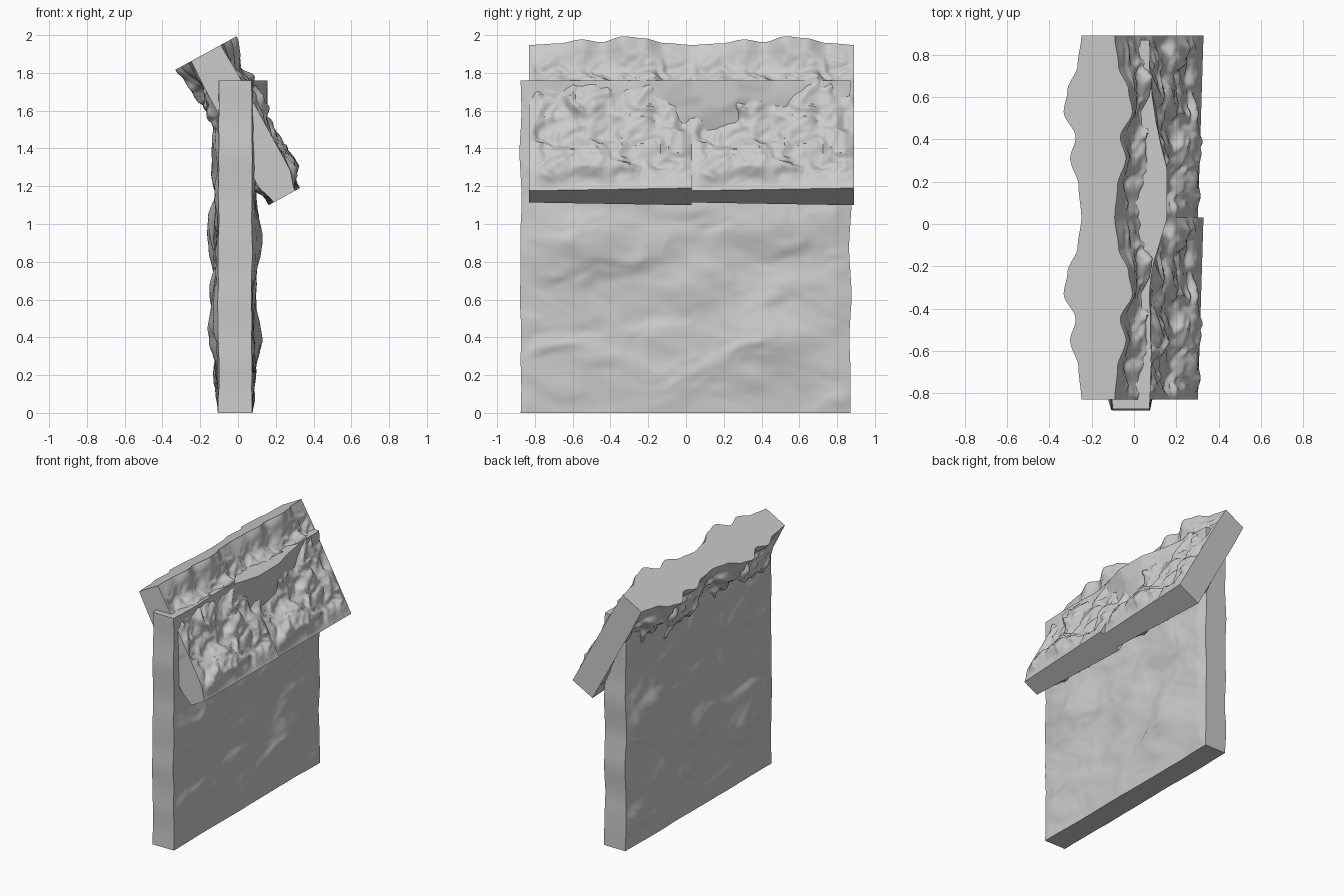
import bpy, bmesh
from math import exp
from mathutils import Vector, noise

if "Cube" in bpy.data.objects:
    bpy.data.objects.remove(bpy.data.objects["Cube"])


def bump(a, b, a0, b0, ra, rb, h):
    return h * exp(-((a - a0) / ra) ** 2 - ((b - b0) / rb) ** 2)


def curve(points, t):
    # smooth interpolation through (position, value) pairs
    for (t0, v0), (t1, v1) in zip(points, points[1:]):
        if t <= t1:
            k = (t - t0) / (t1 - t0)
            return v0 + (v1 - v0) * k * k * (3 - 2 * k)
    return points[-1][1]


def rough(a, b, seed):
    # domain-warped fractal noise gives eroded ledges
    w = noise.noise(Vector((a * 2, b * 2, seed + 9))) * 0.35
    return noise.fractal(Vector((a + w, b - w, seed)), 1.0, 2.0, 4)


def rock_slab(name, nu, nv, place):
    """Closed slab: two displaced grids, joined around the rim."""
    bm = bmesh.new()
    g = [[[bm.verts.new(place(i / nu, j / nv, s)) for j in range(nv + 1)]
          for i in range(nu + 1)] for s in (-1, 1)]
    for q in g:
        for i in range(nu):
            for j in range(nv):
                bm.faces.new((q[i][j], q[i + 1][j], q[i + 1][j + 1], q[i][j + 1]))
    rim = ([(i, 0) for i in range(nu)] + [(nu, j) for j in range(nv)]
           + [(i, nv) for i in range(nu, 0, -1)] + [(0, j) for j in range(nv, 0, -1)])
    for (a, b), (c, d) in zip(rim, rim[1:] + rim[:1]):
        bm.faces.new((g[0][a][b], g[0][c][d], g[1][c][d], g[1][a][b]))
    bmesh.ops.recalc_face_normals(bm, faces=bm.faces)
    me = bpy.data.meshes.new(name)
    bm.to_mesh(me)
    bm.free()
    ob = bpy.data.objects.new(name, me)
    bpy.context.collection.objects.link(ob)
    bpy.ops.object.select_all(action='DESELECT')
    ob.select_set(True)
    bpy.context.view_layer.objects.active = ob
    bpy.ops.object.shade_smooth_by_angle(angle=0.87)
    return ob


# Upright rock wall
def wall_point(u, v, side):
    y, z = -0.875 + 1.745 * u, 1.76 * v
    h = 0.098 + 0.03 * rough(y * 1.5, z * 2.6, 3.0 + side)
    h += bump(y, z, side * 0.5, 0.38, 0.2, 0.16, 0.03)
    h += bump(y, z, -side * 0.55, 0.92, 0.22, 0.2, 0.04)
    h += bump(y, z, 0.05, 0.66, 0.14, 0.1, 0.025)
    h += bump(y, z, side * 0.3, 1.0, 0.5, 0.12, 0.02)
    if side > 0:
        h += bump(y, z, 0.12, 1.76, 0.27, 0.3, 0.075)
    rim = min(1, z / 0.15, u / 0.05, (1 - u) / 0.05)
    h = 0.085 + (h - 0.085) * (0.25 + 0.75 * rim)
    y += 0.01 * noise.noise(Vector((z * 4, u * 2, 5)))
    return (-0.015 + side * min(max(h, 0.062), 0.17), y, z)


rock_slab("rock_wall", 100, 100, wall_point)

# Leaning rough tile: v runs from the top edge down the slope
TOP, BOTTOM = Vector((-0.17, 0, 1.905)), Vector((0.245, 0, 1.145))
NORMAL = Vector((0.877, 0, 0.479))
CREST = [(0, 0.09), (0.15, 0.105), (0.28, 0.15), (0.38, 0.12),
         (0.5, 0.185), (0.6, 0.165), (0.72, 0.11), (0.86, 0.09)]


def tile_point(u, v, side):
    w = 0.86 * u
    crest = curve(CREST, w)
    foot = 0.065 + 0.03 * u
    lump = 0.105 + 0.06 * rough(w * 4.2, v * 4.2, 7.0 + side)
    lump += bump(w, v, 0.32, 0.4, 0.12, 0.12, 0.04)
    lump += bump(w, v, 0.62, 0.62, 0.13, 0.13, 0.04)
    lump += bump(w, v, 0.12, 0.35, 0.1, 0.15, 0.03)
    k = min(1, u / 0.06, (1 - u) / 0.06)
    lump = 0.095 + (lump - 0.095) * k
    a, b = max(0, 1 - v / 0.22), max(0, (v - 0.86) / 0.14)
    a, b = a * a * (3 - 2 * a), b * b * (3 - 2 * b)
    h = lump * (1 - a - b) + crest * a + foot * b
    p = TOP.lerp(BOTTOM, v) + NORMAL * side * min(max(h, 0.05), 0.19)
    p.y = -0.83 + w
    return p


tile = rock_slab("leaning_tile_front", 84, 84, tile_point)

# Same tile repeated along the wall
second = tile.copy()
second.name = "leaning_tile_back"
second.location.y = 0.86
bpy.context.collection.objects.link(second)
